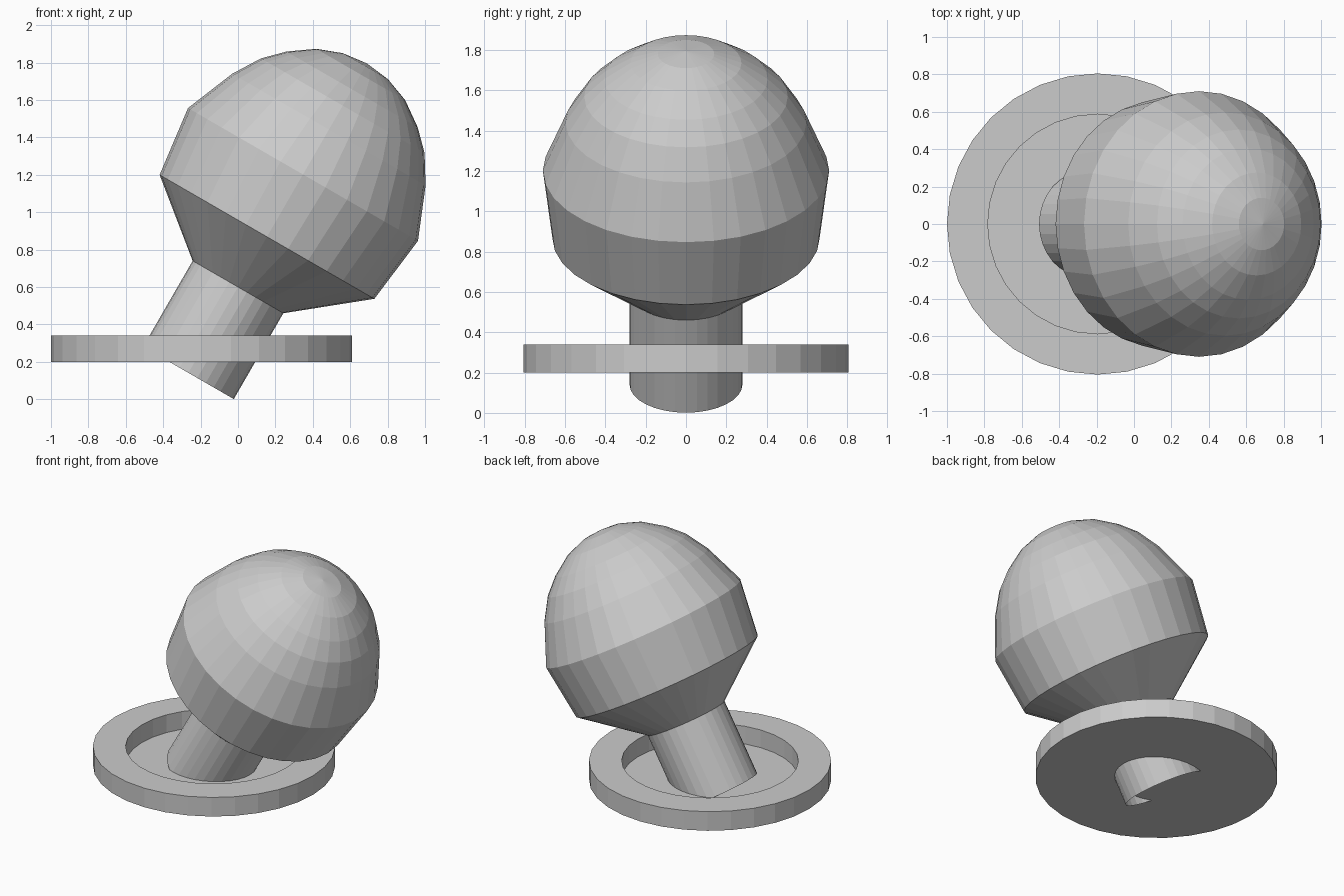
import bpy, bmesh, math

if "Cube" in bpy.data.objects:
    bpy.data.objects.remove(bpy.data.objects["Cube"])

SIDES = 32


def lathe(name, profile, location, tilt=0.0):
    """Spin a (radius, height) profile around local z; radius 0 makes a pole."""
    bm = bmesh.new()
    rings = []
    for r, z in profile:
        if r == 0:
            rings.append([bm.verts.new((0, 0, z))] * SIDES)
        else:
            rings.append([bm.verts.new((r * math.cos(a), r * math.sin(a), z))
                          for a in (2 * math.pi * i / SIDES for i in range(SIDES))])
    for low, high in zip(rings, rings[1:]):
        for i in range(SIDES):
            j = (i + 1) % SIDES
            corners = [low[i], low[j], high[j], high[i]]
            bm.faces.new(list(dict.fromkeys(corners)))
    bmesh.ops.recalc_face_normals(bm, faces=bm.faces)
    mesh = bpy.data.meshes.new(name)
    bm.to_mesh(mesh)
    bm.free()
    obj = bpy.data.objects.new(name, mesh)
    obj.location = location
    obj.rotation_euler = (0, tilt, 0)
    bpy.context.collection.objects.link(obj)
    return obj


TILT = math.radians(30)
NECK = (0, 0, 0.6)

# Round plate with a sunken floor
lathe("base_plate", [(0, 0.2), (0.805, 0.2), (0.805, 0.34), (0.587, 0.34),
                     (0.587, 0.21), (0, 0.21)], (-0.195, 0, 0))

# Tilted open tube running through the plate
lathe("stem", [(0.28, -0.53), (0.28, 0)], NECK, TILT)

# Domed head with a flared underside
lathe("head", [(0.28, 0), (0.663, 0.31), (0.71, 0.695), (0.597, 0.972),
               (0.505, 1.12), (0.405, 1.22), (0.275, 1.312), (0.14, 1.363),
               (0, 1.38)], NECK, TILT)
